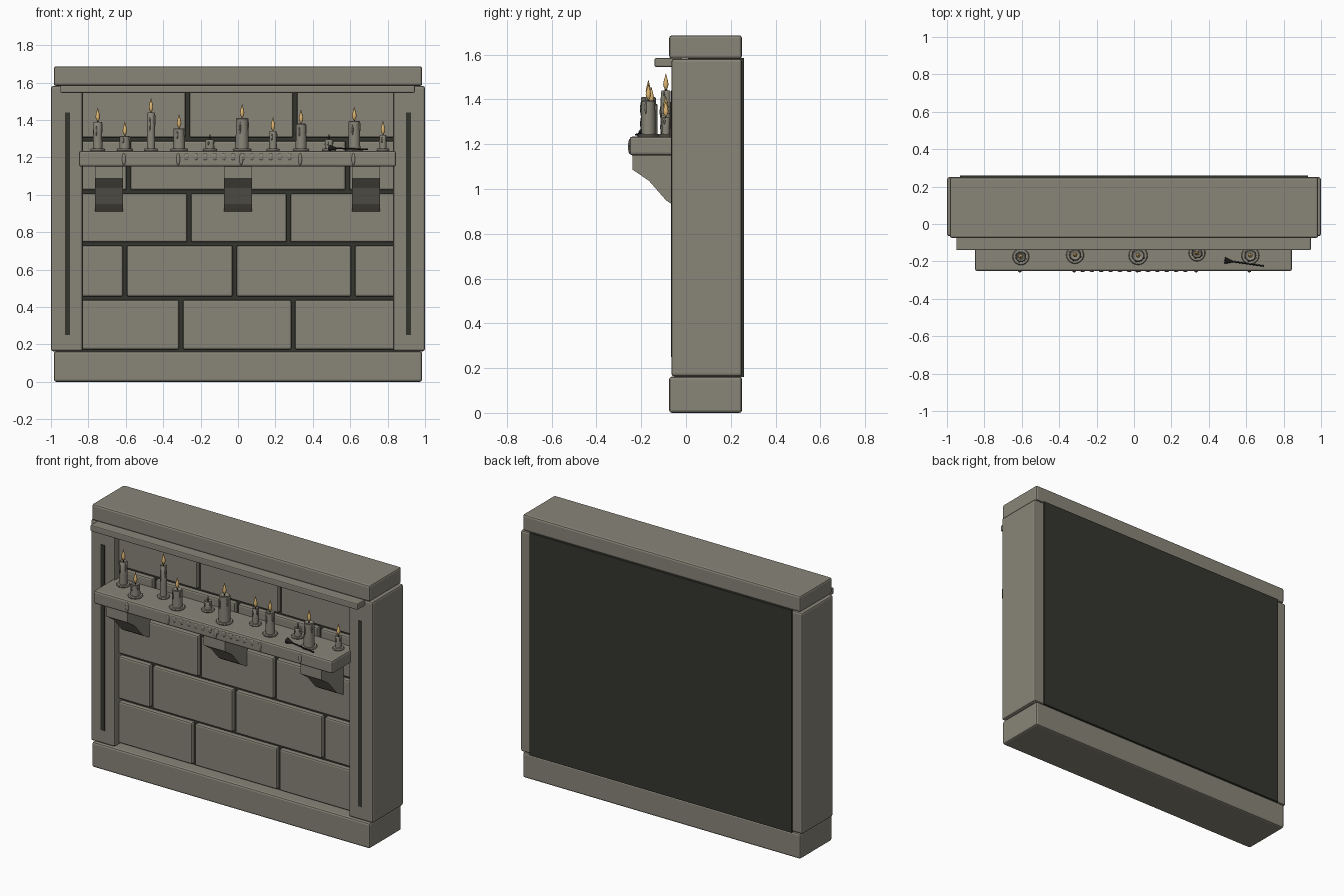
import bpy, bmesh, math
from mathutils import Vector

if "Cube" in bpy.data.objects:
    bpy.data.objects.remove(bpy.data.objects["Cube"])


def material(name, rgb):
    m = bpy.data.materials.new(name)
    m.use_nodes = True
    m.diffuse_color = (*rgb, 1)
    m.node_tree.nodes["Principled BSDF"].inputs["Base Color"].default_value = (*rgb, 1)
    return m


STONE = material("warm grey stone", (0.25, 0.235, 0.19))
DARK = material("dark mortar", (0.035, 0.035, 0.028))
FLAME = material("flame amber", (0.75, 0.48, 0.17))
BLACK = material("black iron", (0.012, 0.012, 0.011))


def finish(name, bm, mat, smooth=False):
    bmesh.ops.recalc_face_normals(bm, faces=bm.faces)
    mesh = bpy.data.meshes.new(name)
    bm.to_mesh(mesh)
    bm.free()
    mesh.materials.append(mat)
    ob = bpy.data.objects.new(name, mesh)
    bpy.context.scene.collection.objects.link(ob)
    if smooth:
        bpy.ops.object.select_all(action='DESELECT')
        ob.select_set(True)
        bpy.context.view_layer.objects.active = ob
        bpy.ops.object.shade_smooth_by_angle(angle=math.radians(40))
    return ob


def box(name, x, y, z, mat=STONE, bevel=0.0):
    """Box from (min, max) pairs, with optional rounded edges."""
    bm = bmesh.new()
    bmesh.ops.create_cube(bm, size=1)
    for v in bm.verts:
        v.co = [(a + b) / 2 + c * (b - a) for c, (a, b) in zip(v.co, (x, y, z))]
    if bevel:
        bmesh.ops.bevel(bm, geom=bm.edges[:], offset=bevel, segments=2,
                        profile=0.5, affect='EDGES')
    return finish(name, bm, mat)


def lathe(name, profile, origin, mat=STONE, axis=(0, 0, 1), sides=20):
    """Turn (radius, height) points around an axis through origin."""
    turn = Vector((0, 0, 1)).rotation_difference(Vector(axis))
    bm = bmesh.new()
    rings = []
    for r, h in profile:
        ring = []
        for i in range(sides):
            a = math.tau * i / sides
            ring.append(bm.verts.new(turn @ Vector((r * math.cos(a), r * math.sin(a), h)) + Vector(origin)))
        rings.append(ring)
    for low, high in zip(rings, rings[1:]):
        for i in range(sides):
            j = (i + 1) % sides
            bm.faces.new((low[i], low[j], high[j], high[i]))
    bm.faces.new(rings[0])
    bm.faces.new(rings[-1])
    bmesh.ops.remove_doubles(bm, verts=bm.verts, dist=0.0002)
    return finish(name, bm, mat, True)


def drop(name, centre, size, mat=STONE):
    """Stretched ball for wax runs and studs."""
    bm = bmesh.new()
    bmesh.ops.create_uvsphere(bm, u_segments=10, v_segments=8, radius=1)
    for v in bm.verts:
        v.co = [c + p * s for c, p, s in zip(centre, v.co, size)]
    return finish(name, bm, mat, True)


# Frame: base, cap, trim, pillars and the dark core behind the bricks
box("base", (-0.985, 0.985), (-0.075, 0.25), (0, 0.162), bevel=0.012)
box("cap", (-0.985, 0.985), (-0.075, 0.25), (1.582, 1.686), bevel=0.012)
box("cap_trim", (-0.95, 0.945), (-0.14, -0.02), (1.545, 1.585), bevel=0.006)
box("wall_core", (-0.93, 0.93), (0.01, 0.259), (0.16, 1.585), DARK)
for side, s in (("left", 1), ("right", -1)):
    box(side + "_pillar", sorted((s * 0.83, s)), (-0.065, 0.25), (0.163, 1.581), bevel=0.012)
    box(side + "_pillar_slot", sorted((s * 0.899, s * 0.926)), (-0.068, -0.06), (0.25, 1.44), DARK)

# Brick courses, each with its own joint positions
courses = [(0.172, 0.438, (-0.305, 0.295)),
           (0.456, 0.728, (-0.605, -0.018, 0.615)),
           (0.746, 1.007, (-0.262, 0.27)),
           (1.025, 1.287, (-0.585, 0, 0.585)),
           (1.305, 1.56, (-0.27, 0.305))]
for row, (z0, z1, joints) in enumerate(courses):
    ends = [-0.85, *joints, 0.85]
    for i, (a, b) in enumerate(zip(ends, ends[1:])):
        box(f"brick_{row}_{i}", (a + 0.01, b - 0.01), (-0.018, 0.05), (z0, z1), bevel=0.01)

# Mantel shelf on three brackets
box("shelf", (-0.85, 0.845), (-0.252, -0.01), (1.15, 1.234), bevel=0.012)
bracket_profile = [(-0.01, 1.16), (-0.24, 1.16), (-0.24, 1.087), (-0.165, 1.036),
                   (-0.09, 0.95), (-0.06, 0.93), (-0.01, 0.905)]
for i, x in enumerate((-0.69, 0, 0.685)):
    bm = bmesh.new()
    face = bm.faces.new([bm.verts.new((x - 0.075, y, z)) for y, z in bracket_profile])
    new = bmesh.ops.extrude_face_region(bm, geom=[face])["geom"]
    bmesh.ops.translate(bm, vec=(0.15, 0, 0),
                        verts=[v for v in new if isinstance(v, bmesh.types.BMVert)])
    finish(f"bracket_{i}", bm, STONE)

# Row of small studs along the shelf front
for i in range(12):
    drop(f"shelf_stud_{i}", (-0.275 + i * 0.05, -0.251, 1.203), (0.013, 0.006, 0.019))

# Candles: x, y, top height, radius, lit
BACK, SHELF = -0.09, 1.234
candles = [(-0.75, BACK, 1.39, 0.024, True), (-0.605, -0.175, 1.315, 0.028, True),
           (-0.465, BACK, 1.44, 0.021, True), (-0.315, -0.165, 1.355, 0.031, True),
           (-0.15, BACK, 1.295, 0.023, False), (0.022, -0.168, 1.41, 0.034, True),
           (0.187, BACK, 1.34, 0.02, True), (0.337, -0.155, 1.38, 0.028, True),
           (0.487, BACK, 1.295, 0.022, False), (0.622, -0.168, 1.395, 0.031, True),
           (0.775, BACK, 1.32, 0.018, True)]
for i, (x, y, top, r, lit) in enumerate(candles):
    h = top - SHELF
    lathe(f"candle_dish_{i}", [(r + 0.014, 0), (r + 0.017, 0.006), (r + 0.013, 0.012), (r, 0.012)],
          (x, y, SHELF))
    lathe(f"candle_{i}", [(r * 1.03, 0), (r, h * 0.5), (r * 0.98, h - 0.004),
                          (r * 0.85, h), (r * 0.6, h - 0.006)], (x, y, SHELF))
    lathe(f"wick_{i}", [(0.003, -0.008), (0.003, 0.018 if lit else 0.026)], (x, y, top), BLACK, sides=8)
    if lit:
        lathe(f"flame_{i}", [(0.002, 0), (0.009, 0.012), (0.012, 0.024), (0.009, 0.042),
                             (0.004, 0.06), (0.0005, 0.074)], (x, y, top + 0.002), FLAME, sides=12)
    # Wax runs on the candle, and over the shelf edge below the front candles
    for k, angle in enumerate((-0.4, -1.9, 2.6)):
        drop(f"wax_run_{i}_{k}", (x + r * math.cos(angle), y + r * math.sin(angle), top - h * (0.2 + 0.1 * k)),
             (0.005, 0.005, h * 0.18))
    if y != BACK:
        drop(f"shelf_wax_{i}", (x - 0.005, -0.251, 1.19), (0.01, 0.008, 0.033))

# Candle snuffer lying on the shelf
start, end = Vector((0.485, -0.195, 1.25)), Vector((0.695, -0.225, 1.242))
along = (end - start).normalized()
lathe("snuffer_cone", [(0.018, 0), (0.012, 0.02), (0.004, 0.042)], start, BLACK, along, 14)
lathe("snuffer_handle", [(0.004, 0.035), (0.004, (end - start).length)], start, BLACK, along, 8)
